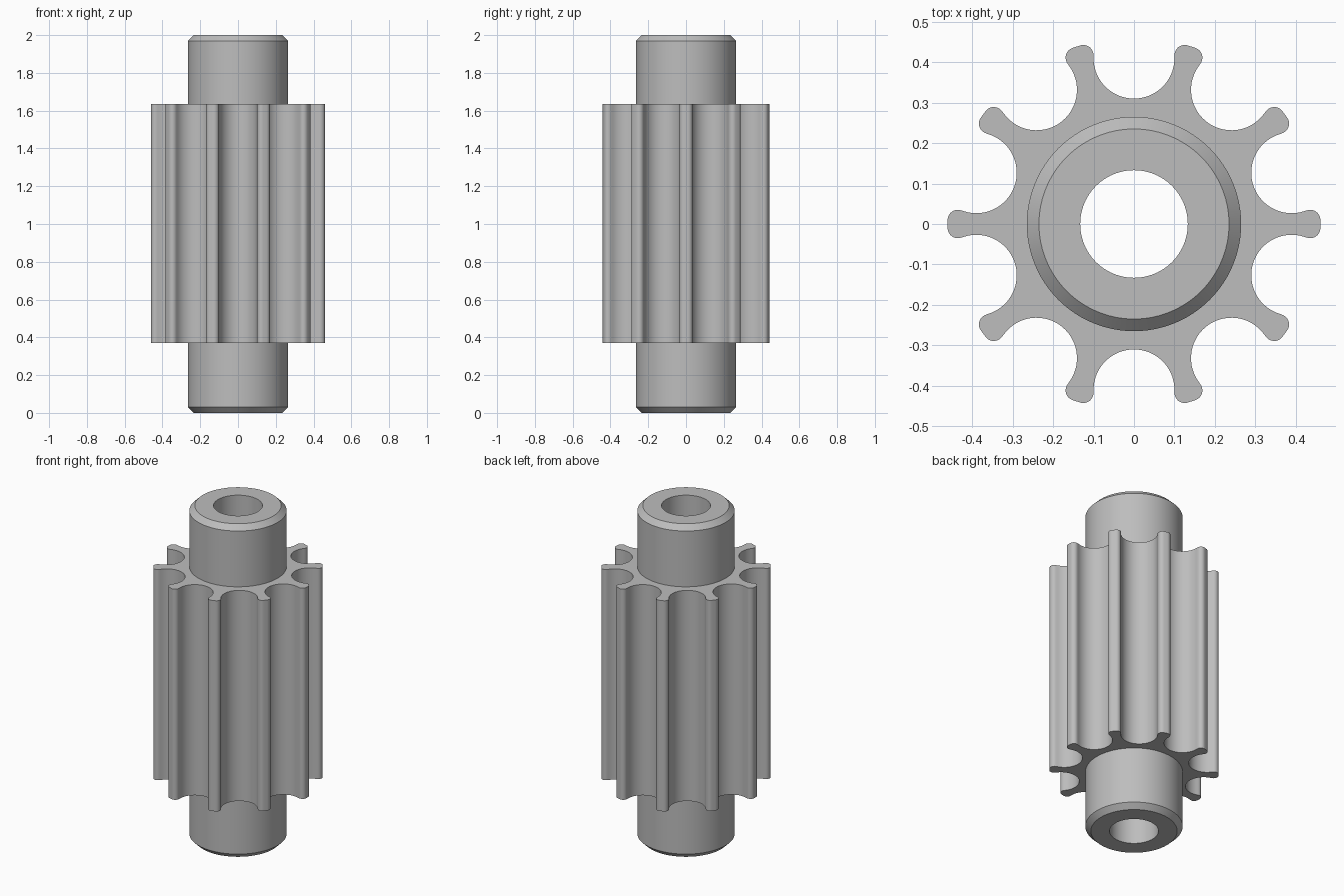
import bpy, bmesh
from math import cos, sin, pi, radians
from mathutils import Vector, Matrix

cube = bpy.data.objects.get("Cube")
if cube:
    bpy.data.objects.remove(cube, do_unlink=True)

TEETH = 10
STEP = 2 * pi / TEETH
SHAFT_R, BORE_R, CHAMFER = 0.265, 0.133, 0.03
GEAR_BOTTOM, GEAR_TOP = 0.37, 1.635

steel = bpy.data.materials.new("grey steel")
steel.use_nodes = True
colour = (0.51, 0.51, 0.51, 1)
steel.diffuse_color = colour
steel.node_tree.nodes["Principled BSDF"].inputs["Base Color"].default_value = colour


def finish(bm, name):
    bmesh.ops.recalc_face_normals(bm, faces=bm.faces)
    mesh = bpy.data.meshes.new(name)
    bm.to_mesh(mesh)
    bm.free()
    obj = bpy.data.objects.new(name, mesh)
    bpy.context.collection.objects.link(obj)
    mesh.materials.append(steel)
    bpy.ops.object.select_all(action="DESELECT")
    obj.select_set(True)
    bpy.context.view_layer.objects.active = obj
    bpy.ops.object.shade_smooth_by_angle(angle=radians(30))


def arc(centre, radius, start, end, count):
    """Points along an arc, angles in degrees."""
    angles = [radians(start + (end - start) * i / (count - 1)) for i in range(count)]
    return [Vector((centre[0] + radius * cos(a), centre[1] + radius * sin(a), 0)) for a in angles]


def add_loop(bm, points):
    verts = [bm.verts.new(p) for p in points]
    return [bm.edges.new((v, verts[(i + 1) % len(verts)])) for i, v in enumerate(verts)]


# Hollow shaft with chamfered ends, turned around z
bm = bmesh.new()
inner = SHAFT_R - CHAMFER
profile = [(BORE_R, 0), (inner, 0), (SHAFT_R, CHAMFER),
           (SHAFT_R, 2 - CHAMFER), (inner, 2), (BORE_R, 2)]
add_loop(bm, [(r, 0, z) for r, z in profile])
bmesh.ops.spin(bm, geom=bm.verts[:] + bm.edges[:], cent=(0, 0, 0), axis=(0, 0, 1),
               angle=2 * pi, steps=96, use_merge=True)
bmesh.ops.remove_doubles(bm, verts=bm.verts, dist=0.0001)
finish(bm, "hollow_shaft")

# One gear pitch: rounded tooth tip, then the round valley beside it
valley = (0.41 * cos(STEP / 2), 0.41 * sin(STEP / 2))
pitch = (arc((0.436, -0.01), 0.025, -100, 0, 8)
         + arc((0.436, 0.01), 0.025, 0, 100, 8)
         + arc(valley, 0.1, 290, 106, 28))
outline = [Matrix.Rotation(k * STEP, 3, "Z") @ p for k in range(TEETH) for p in pitch]

# Toothed body around the shaft, left open in the middle for the bore
bm = bmesh.new()
edges = add_loop(bm, outline)
edges += add_loop(bm, arc((0, 0), 0.2, 0, 357.5, 144))
bmesh.ops.triangle_fill(bm, edges=edges, use_beauty=True, normal=(0, 0, 1))
bmesh.ops.translate(bm, verts=bm.verts, vec=(0, 0, GEAR_BOTTOM))
body = bmesh.ops.extrude_face_region(bm, geom=bm.faces[:], use_keep_orig=True)
top = [v for v in body["geom"] if isinstance(v, bmesh.types.BMVert)]
bmesh.ops.translate(bm, verts=top, vec=(0, 0, GEAR_TOP - GEAR_BOTTOM))
finish(bm, "toothed_body")
